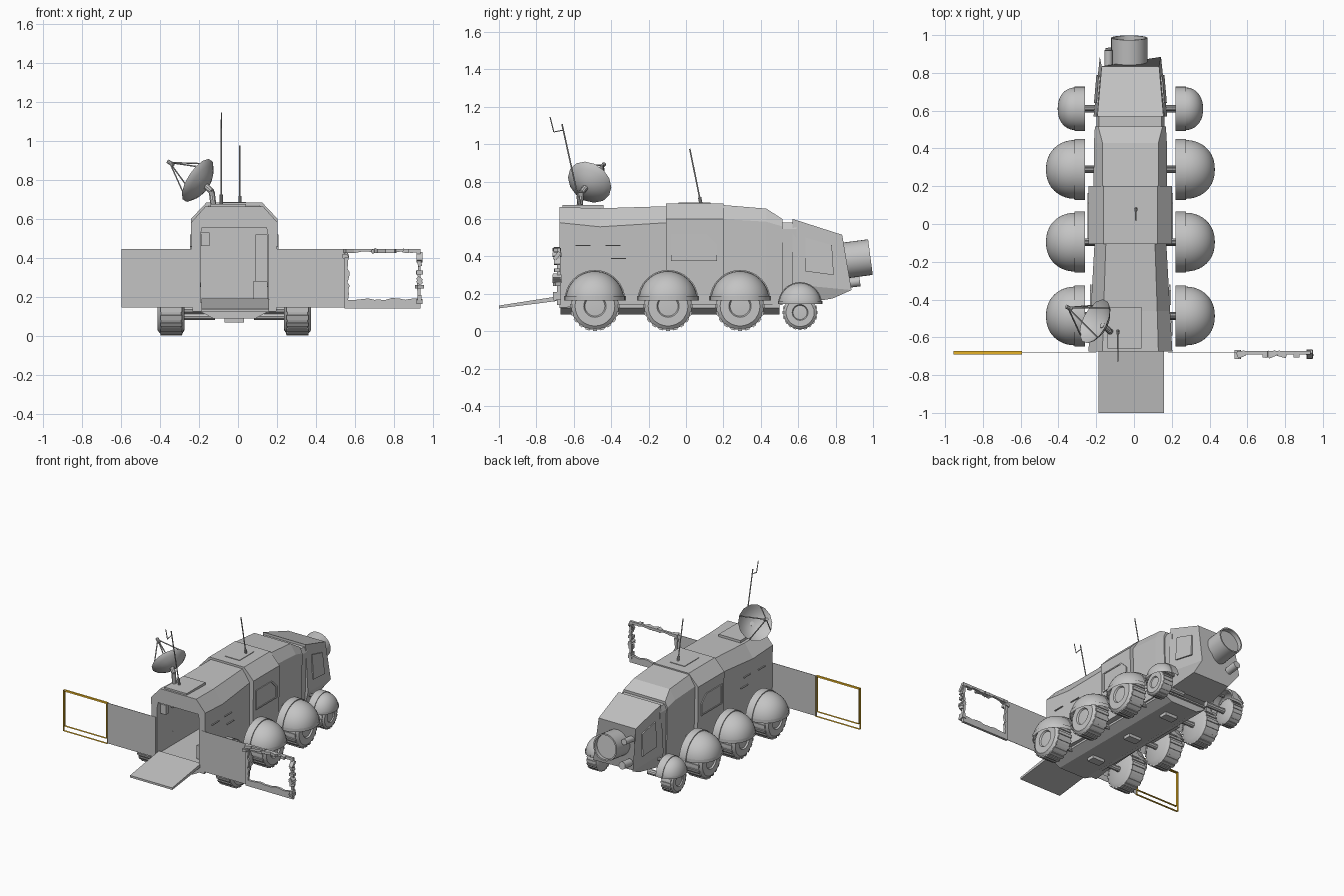
import bpy, bmesh, math, random
from mathutils import Vector, Matrix

random.seed(4)
cube = bpy.data.objects.get("Cube")
if cube:
    bpy.data.objects.remove(cube, do_unlink=True)

C = -0.019  # vehicle centre line
X, Y, Z = Vector((1, 0, 0)), Vector((0, 1, 0)), Vector((0, 0, 1))


def material(name, col):
    m = bpy.data.materials.new(name)
    m.use_nodes = True
    m.diffuse_color = (*col, 1)
    m.node_tree.nodes["Principled BSDF"].inputs["Base Color"].default_value = (*col, 1)
    return m


GREY = material("hull grey", (0.55, 0.55, 0.55))
GOLD = material("frame yellow", (0.8, 0.45, 0.02))


def finish(name, bm, mat=GREY, smooth=False):
    bmesh.ops.remove_doubles(bm, verts=bm.verts, dist=1e-5)
    bmesh.ops.recalc_face_normals(bm, faces=bm.faces)
    me = bpy.data.meshes.new(name)
    bm.to_mesh(me)
    bm.free()
    me.materials.append(mat)
    ob = bpy.data.objects.new(name, me)
    bpy.context.collection.objects.link(ob)
    if smooth:
        bpy.ops.object.select_all(action='DESELECT')
        ob.select_set(True)
        bpy.context.view_layer.objects.active = ob
        bpy.ops.object.shade_smooth_by_angle(angle=math.radians(35))
    return ob


def skin(bm, rings, closed=True):
    """Join rings of points with quads."""
    vs = [[bm.verts.new(p) for p in r] for r in rings]
    n = len(vs[0])
    for a, b in zip(vs, vs[1:]):
        for i in range(n if closed else n - 1):
            j = (i + 1) % n
            bm.faces.new((a[i], a[j], b[j], b[i]))
    return vs


def loft(name, rings):
    bm = bmesh.new()
    vs = skin(bm, rings)
    bm.faces.new(vs[0])
    bm.faces.new(vs[-1])
    return finish(name, bm)


def section(y, bottom, edge, top):
    """Six-point hull section; each level is (half width, height)."""
    ys = y if isinstance(y, tuple) else (y, y, y)
    lv = list(zip(ys, (bottom, edge, top)))
    return ([(C + w, yy, z) for yy, (w, z) in lv] +
            [(C - w, yy, z) for yy, (w, z) in reversed(lv)])


def prism(name, pts, axis, a, b, mat=GREY):
    def put(p, t):
        v = list(p)
        v.insert(axis, t)
        return v
    ob = loft(name, [[put(p, t) for p in pts] for t in (a, b)])
    ob.data.materials[0] = mat
    return ob


def box(name, x, y, z, mat=GREY):
    return prism(name, [(x[0], y[0]), (x[1], y[0]), (x[1], y[1]), (x[0], y[1])], 2, *z, mat)


def revolve(name, profile, origin, axis, seg=24, arc=math.tau, smooth=True):
    """Turn (distance along axis, radius) pairs around an axis."""
    ax, o = Vector(axis).normalized(), Vector(origin)
    ref = Y if abs(ax.y) < 0.8 else X
    u = (ref - ax * ref.dot(ax)).normalized()
    v = ax.cross(u)
    v = -v if v.z < 0 else v
    full = arc > 6
    ang = [arc * i / seg for i in range(seg if full else seg + 1)]
    bm = bmesh.new()
    skin(bm, [[o + ax * h + (u * math.cos(t) + v * math.sin(t)) * max(r, 1e-7) for t in ang]
              for h, r in profile], full)
    return finish(name, bm, smooth=smooth)


def rod(name, p, q, r, seg=10):
    d = Vector(q) - Vector(p)
    return revolve(name, [(0, 0), (0, r), (d.length, r), (d.length, 0)], p, d, seg)


# Hull: the front bay folds inwards to make the open cargo room
bay = ((0.172, 0.17), (0.172, 0.52), (0.165, 0.555))
loft("cargo_hull", [
    section(-0.13, *bay), section(-0.675, *bay),
    section(-0.675, (0.215, 0.125), (0.222, 0.58), (0.148, 0.663)),
    section(-0.46, (0.205, 0.14), (0.21, 0.558), (0.142, 0.657)),
    section(-0.1, (0.185, 0.14), (0.19, 0.58), (0.13, 0.668))])
loft("middle_hull", [section(y, (0.215, 0.14), (0.221, 0.6), (0.143, 0.683)) for y in (-0.107, 0.2)])
loft("rear_hull", [
    section(0.19, (0.185, 0.14), (0.195, 0.6), (0.148, 0.675)),
    section(0.43, (0.185, 0.14), (0.193, 0.585), (0.148, 0.655)),
    section(0.515, (0.18, 0.14), (0.188, 0.56), (0.17, 0.6))])
loft("neck", [section(y, (0.17, 0.15), (0.18, 0.545), (0.165, 0.582)) for y in (0.5, 0.59)])
loft("cab", [
    section(0.57, (0.17, 0.14), (0.195, 0.25), (0.175, 0.6)),
    section((0.785, 0.885, 0.835), (0.15, 0.175), (0.162, 0.22), (0.152, 0.515))])
loft("belly", [section(y, (0.11, 0.09), (0.175, 0.125), (0.175, 0.15)) for y in (-0.67, 0.5)])
for i in range(3):
    y = -0.45 + i * 0.38
    box("belly_skid", (C - 0.05, C + 0.05), (y, y + 0.06), (0.068, 0.095))

# Roof fittings
box("roof_plate", (-0.14, 0.04), (-0.66, -0.44), (0.655, 0.675))
box("roof_hatch", (C - 0.06, C + 0.06), (-0.04, 0.13), (0.68, 0.687))

# Side windows, seams and cab side panels
pane = [(-0.08, 0.375), (0.165, 0.375), (0.165, 0.465), (0.11, 0.52), (-0.08, 0.52)]
mid = Vector((0.04, 0.445))
for s, side in ((1, "left"), (-1, "right")):
    inner = [tuple(mid + (Vector(p) - mid) * 0.88) for p in pane]
    bm = bmesh.new()
    x = C + s * 0.2195
    out = x + s * 0.007
    skin(bm, [[(x, *p) for p in pane], [(out, *p) for p in pane],
              [(out, *p) for p in inner], [(x, *p) for p in inner]])
    finish(side + "_window_frame", bm)
    prism(side + "_window", inner, 0, x - s * 0.004, x + s * 0.002)
    for y, z in ((-0.59, 0.455), (-0.43, 0.455), (-0.4, 0.385)):
        xs = C + s * (0.193 - (y + 0.1) * 0.055)
        box(side + "_seam", (xs - 0.004, xs + 0.004), (y, y + 0.08), (z, z + 0.006))
    loft(side + "_cab_panel", [
        [(C + s * (w + t), y, z) for w, y, z in
         ((0.187, 0.64, 0.32), (0.174, 0.79, 0.3), (0.163, 0.78, 0.46), (0.174, 0.64, 0.5))]
        for t in (-0.006, 0.006)])

# Cargo room fittings
box("bay_locker", (0.09, 0.152), (-0.45, -0.3), (0.18, 0.52))
box("bay_seat", (0.08, 0.15), (-0.6, -0.47), (0.18, 0.28))
for i in range(2):
    box("bay_bracket", (-0.19, -0.145 - i * 0.02), (-0.64 + i * 0.12, -0.6 + i * 0.12), (0.46, 0.53))

# Loading ramp
prism("ramp", [(-0.66, 0.165), (-0.66, 0.19), (-1.0, 0.137), (-1.0, 0.122)], 0, -0.187, 0.16)

# Open side doors
box("right_door", (-0.597, -0.2), (-0.682, -0.679), (0.145, 0.445))
box("left_door", (0.18, 0.55), (-0.682, -0.679), (0.145, 0.445))

# Intact door frame, made from thin bands
for x0, x1, z0, z1 in ((-0.955, -0.593, 0.143, 0.447), (-0.946, -0.601, 0.18, 0.439)):
    bm = bmesh.new()
    loop = [(x0, z0), (x1, z0), (x1, z1), (x0, z1)]
    skin(bm, [[(x, y, z) for x, z in loop] for y in (-0.69, -0.672)])
    finish("yellow_door_frame", bm, GOLD)

# Broken door frame with a ragged inner edge
def along(t, x0, x1, z0, z1):
    k, f = int(t), t % 1
    cs = [(x0, z0), (x1, z0), (x1, z1), (x0, z1), (x0, z0)]
    return [p + (q - p) * f for p, q in zip(cs[k], cs[k + 1])]

bm = bmesh.new()
N = 44
outer = [along(4 * i / N, 0.545, 0.935, 0.14, 0.445) for i in range(N)]
hole = [[c + random.uniform(-0.006, 0.006) for c in along(4 * i / N, 0.567, 0.917, 0.188, 0.43)]
        for i in range(N)]
skin(bm, [[(x, y, z) for x, z in r] for r, y in
          ((outer, -0.672), (outer, -0.69), (hole, -0.69), (hole, -0.672), (outer, -0.672))])
finish("broken_door_frame", bm)
bm = bmesh.new()
for i in range(16):
    x, z = along(random.choice((1, 2, 3)) + random.uniform(0, 0.99), 0.55, 0.93, 0.16, 0.435)
    turn = Matrix.Rotation(random.uniform(0, 3), 4, random.choice((X, Y, Z)))
    size = Matrix.Diagonal((0.03, 0.03 + 0.02 * random.random(), 0.02, 1))
    bmesh.ops.create_cube(bm, size=1, matrix=Matrix.Translation((x, -0.69, z)) @ turn @ size)
finish("frame_debris", bm)

# Wheels, axles and domed fenders
def wheel_set(s, side, y, r, zc, half, xc, fz, fr, fin, fout):
    c = Vector((C + s * xc, y, zc))
    revolve(side + "_wheel", [(-half, 0), (-half, r * 0.75), (-half * 0.75, r * 0.96),
            (half * 0.75, r * 0.96), (half, r * 0.8), (half, r * 0.45), (half * 0.85, r * 0.4),
            (half * 0.9, 0)], c, X * s, 28)
    bm = bmesh.new()
    for i in range(20):
        m = (Matrix.Translation(c) @ Matrix.Rotation(math.tau * i / 20, 4, 'X') @
             Matrix.Translation((0, 0, r * 0.95)) @ Matrix.Diagonal((half * 1.6, r * 0.17, r * 0.1, 1)))
        bmesh.ops.create_cube(bm, size=1, matrix=m)
    finish(side + "_tyre_tread", bm)
    rod(side + "_axle", (C + s * 0.1, y, zc), c, 0.02)
    rod(side + "_fender_strut", (C + s * 0.17, y, fz + fr * 0.6), (C + s * (fin + 0.02), y, fz + fr * 0.6), 0.012)
    band = fin + 0.055
    dome = [(band + (fout - band) * math.sin(t), fr * 0.96 * math.cos(t) ** 0.9)
            for t in [math.pi / 2 * i / 10 * 0.9999 for i in range(11)]]
    revolve(side + "_fender", [(fin, fr * 0.9), (fin, fr), (band, fr)] + dome,
            (C, y, fz), X * s, 28, math.pi)
    # Lip around the lower edge
    rim = [(fin, fr * 1.02), (band, fr * 1.02)] + [(h + 0.003, q * 1.03) for h, q in dome]
    path = rim + [(h, -q) for h, q in reversed(rim)]
    bm = bmesh.new()
    skin(bm, [[(C + s * h, y + q, z) for h, q in path] for z in (fz, fz + fr * 0.15)], False)
    finish(side + "_fender_lip", bm, smooth=True)


for s, side in ((1, "left"), (-1, "right")):
    for y in (-0.487, -0.096, 0.289):
        wheel_set(s, side, y, 0.133, 0.134, 0.069, 0.324, 0.165, 0.162, 0.24, 0.447)
    wheel_set(s, side + "_small", 0.61, 0.094, 0.1, 0.05, 0.305, 0.145, 0.117, 0.24, 0.385)

# Rear tube and knobs on the cab
tilt = Vector((0, 0.99, 0.13))
revolve("rear_tube", [(-0.16, 0), (-0.16, 0.096), (0, 0.096), (0, 0.086), (-0.03, 0.086), (-0.03, 0)],
        (C - 0.006, 0.986, 0.396), tilt, 32)
rod("lower_knob", (-0.125, 0.84, 0.255), (-0.125, 0.93, 0.267), 0.027, 16)
rod("upper_knob", (-0.135, 0.82, 0.43), (-0.135, 0.92, 0.44), 0.022, 16)

# Dish with feed struts and mount
hub = Vector((-0.208, -0.515, 0.797))
feed = Vector((-0.35, -0.442, 0.888))
aim = (feed - hub).normalized()
bowl = [(-0.055 + 0.055 * (i / 5) ** 2, 0.126 * i / 5) for i in range(6)]
revolve("dish", bowl + [(h - 0.006, r * 0.98) for h, r in reversed(bowl)], hub, aim, 14)
side_dir = aim.cross(Z).normalized()
up_dir = side_dir.cross(aim)
for i in range(4):
    t = math.tau * i / 4 + 0.6
    rod("dish_strut", hub + (side_dir * math.cos(t) + up_dir * math.sin(t)) * 0.12, feed, 0.004, 6)
rod("dish_feed", feed - aim * 0.025, feed + aim * 0.012, 0.011)
back = hub - aim * 0.05
knee = Vector((-0.135, -0.56, 0.74))
rod("dish_arm", back, knee, 0.016)
rod("dish_post", knee, (-0.125, -0.57, 0.66), 0.016)

# Whip antennas
for name, foot, tip in (("front_antenna", (-0.085, -0.567, 0.67), (-0.085, -0.663, 1.107)),
                        ("rear_antenna", (0.01, 0.08, 0.68), (0.01, 0.02, 0.975))):
    rod(name, foot, tip, 0.004, 8)
    rod(name + "_base", foot, Vector(foot).lerp(Vector(tip), 0.12), 0.009)
rod("antenna_crossbar", (-0.085, -0.657, 1.075), (-0.085, -0.707, 1.065), 0.003, 6)
rod("antenna_tip", (-0.085, -0.707, 1.065), (-0.085, -0.727, 1.145), 0.003, 6)
